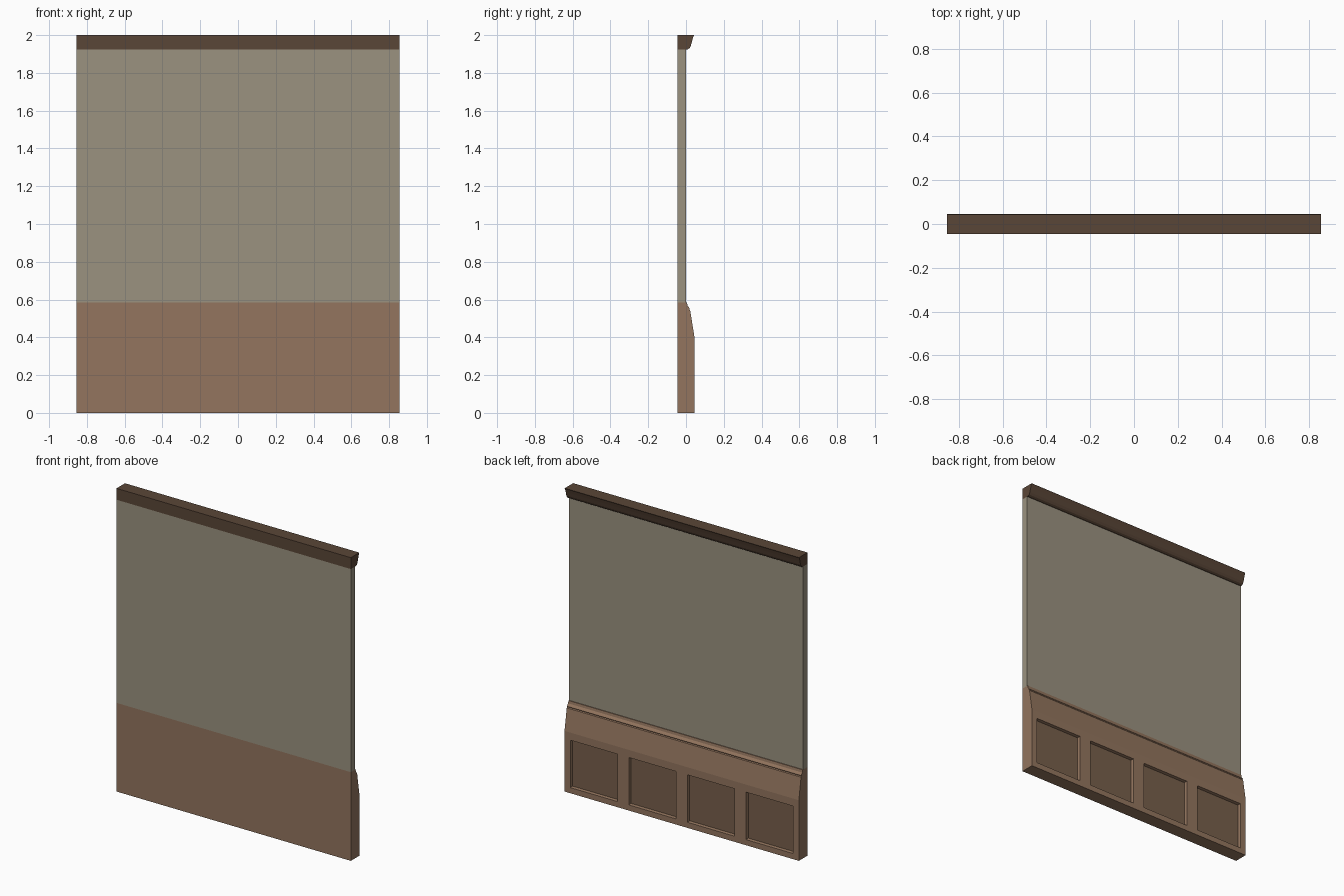
import bpy, bmesh

if "Cube" in bpy.data.objects:
    bpy.data.objects.remove(bpy.data.objects["Cube"])

HALF = 0.855      # half the wall length
BACK = -0.045     # plain side of the wall


def material(name, rgb):
    m = bpy.data.materials.new(name)
    to_lin = lambda c: ((c / 255 + 0.055) / 1.055) ** 2.4
    m.diffuse_color = (*[to_lin(c) for c in rgb], 1)
    m.use_nodes = True
    m.node_tree.nodes["Principled BSDF"].inputs["Base Color"].default_value = m.diffuse_color
    return m


wood = material("wood", (147, 117, 94))
panel_wood = material("panel_wood", (119, 95, 75))
dark_wood = material("dark_wood", (90, 70, 55))
plaster = material("plaster", (155, 146, 128))


def sweep(name, profile, mats, stations=(-HALF, HALF), panel_test=None):
    """Sweep a closed (y, z) profile along x, optionally sinking panels."""
    bm = bmesh.new()
    rings = [[bm.verts.new((x, y, z)) for y, z in profile] for x in stations]
    n = len(profile)
    for a, b in zip(rings, rings[1:]):
        for i in range(n):
            j = (i + 1) % n
            bm.faces.new((a[i], a[j], b[j], b[i]))
    bm.faces.new(rings[0])
    bm.faces.new(rings[-1])
    bmesh.ops.recalc_face_normals(bm, faces=bm.faces[:])
    if panel_test:
        panels = [f for f in bm.faces if panel_test(f.calc_center_median())]
        bmesh.ops.inset_individual(bm, faces=panels, thickness=0.003,
                                   depth=-0.02, use_even_offset=True)
        for f in panels:
            f.material_index = 1
    me = bpy.data.meshes.new(name)
    bm.to_mesh(me)
    bm.free()
    for m in mats:
        me.materials.append(m)
    ob = bpy.data.objects.new(name, me)
    bpy.context.collection.objects.link(ob)
    return ob


# Wainscot with sloped shoulder, small cap moulding and four sunken panels
pitch = 2 * HALF / 4
centres = [-HALF + pitch * (i + 0.5) for i in range(4)]
stations = [-HALF] + [c + s * 0.172 for c in centres for s in (-1, 1)] + [HALF]
wainscot_profile = [(BACK, 0), (0.045, 0), (0.045, 0.037), (0.045, 0.35),
                    (0.045, 0.40), (0.022, 0.543), (0.017, 0.548),
                    (0.020, 0.553), (0.008, 0.568), (0.005, 0.585),
                    (BACK, 0.585)]
sweep("wainscot", wainscot_profile, [wood, panel_wood], stations,
      lambda c: c.y > 0.044 and 0.1 < c.z < 0.3
      and any(abs(c.x - k) < 0.05 for k in centres))

# Plain upper wall
sweep("upper_wall", [(BACK, 0.585), (0, 0.585), (0, 1.925), (BACK, 1.925)],
      [plaster])

# Crown rail
sweep("crown_rail", [(BACK, 1.925), (0.010, 1.925), (0.019, 1.931),
                     (0.026, 1.945), (0.033, 1.972), (0.039, 1.992),
                     (0.043, 2.0), (BACK, 2.0)], [dark_wood])
